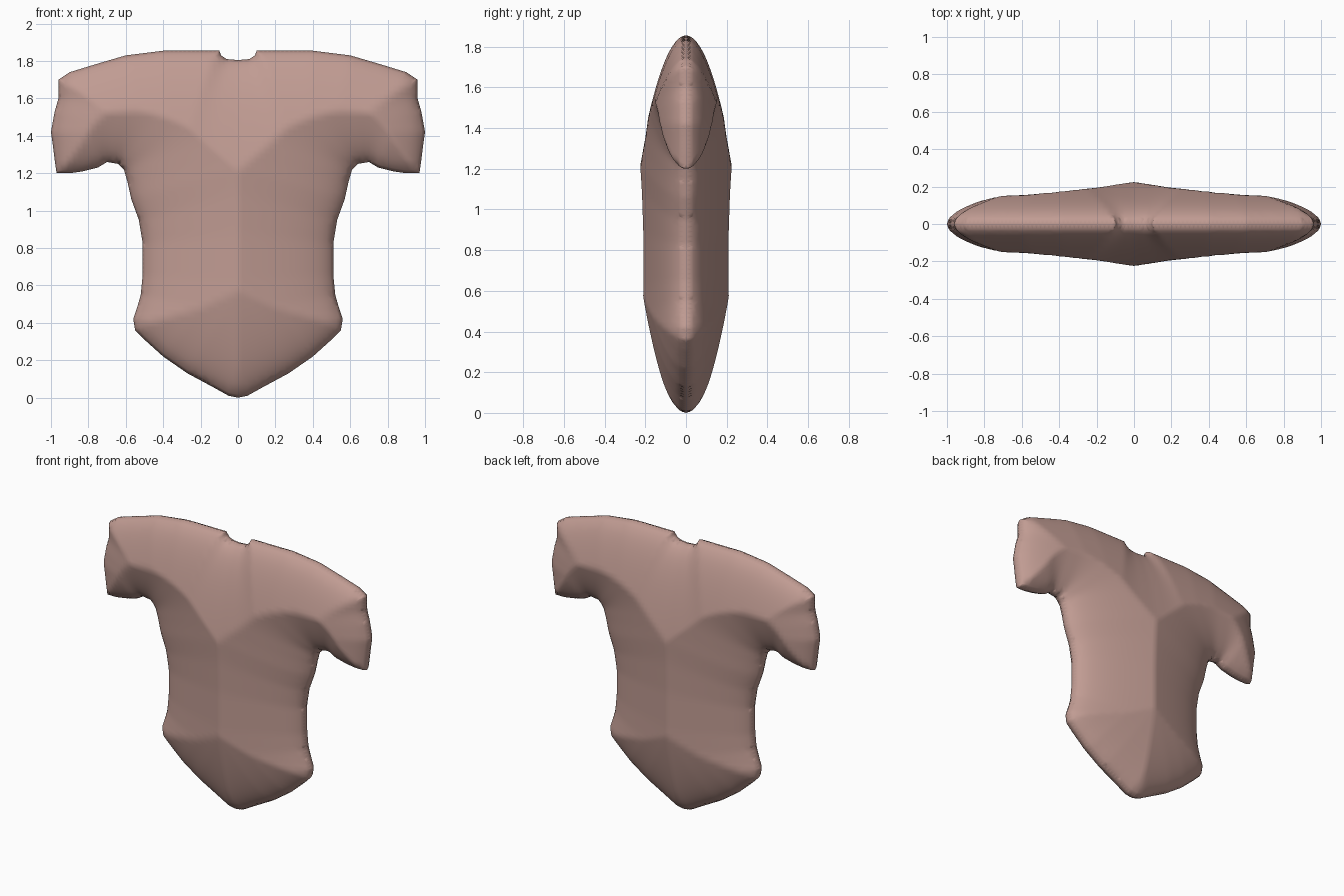
import bpy
import bmesh
import math
from mathutils import Vector
from mathutils.geometry import delaunay_2d_cdt

if "Cube" in bpy.data.objects:
    bpy.data.objects.remove(bpy.data.objects["Cube"], do_unlink=True)

STEP = 0.025        # spacing of the cloth grid
PUFF = 0.293        # how strongly the garment is inflated
RINGS = (0.001, 0.004, 0.009, 0.016)

# Half outline of the shirt: hem point, waist, armpit, cuff, shoulder, neck
HALF = [(0, 0), (.05, .01), (.14, .06), (.27, .13), (.4, .22), (.5, .31),
        (.55, .36), (.56, .42), (.54, .48), (.52, .55), (.51, .65), (.51, .83),
        (.53, .95), (.57, 1.06), (.59, 1.15), (.61, 1.22), (.64, 1.25),
        (.7, 1.26), (.75, 1.23), (.83, 1.21), (.9, 1.2), (.97, 1.2),
        (.98, 1.27), (.99, 1.35), (1, 1.42), (.98, 1.53), (.96, 1.6),
        (.96, 1.7), (.9, 1.74), (.77, 1.78), (.6, 1.83), (.4, 1.855),
        (.1, 1.855), (.09, 1.83), (.06, 1.81), (0, 1.805)]


def resample(points):
    """Split every segment into short even pieces."""
    out = []
    for a, b in zip(points, points[1:]):
        a, b = Vector(a), Vector(b)
        n = max(1, math.ceil((b - a).length / STEP))
        out += [a.lerp(b, i / n) for i in range(n)]
    return out + [Vector(points[-1])]


right_side = resample(HALF)
left_side = [Vector((-p.x, p.y)) for p in right_side[-2:0:-1]]
outline = right_side + left_side
segments = list(zip(outline, outline[1:] + outline[:1]))


def edge_distance(p):
    """Shortest distance from a point to the outline."""
    best = math.inf
    for a, b in segments:
        ab = b - a
        t = min(1, max(0, (p - a).dot(ab) / ab.length_squared))
        best = min(best, (a + ab * t - p).length)
    return best


# Interior points: fine rings along the hem, then an even grid
points = list(outline)
for a, b in segments:
    d = (b - a).normalized()
    inward = Vector((-d.y, d.x))
    for r in RINGS:
        p = (a + b) / 2 + inward * r
        if edge_distance(p) > 0.9 * r:
            points.append(p)
columns = round(1 / STEP)
for i in range(-columns, columns + 1):
    for j in range(2 * columns):
        p = Vector((i * STEP, j * STEP))
        if edge_distance(p) > RINGS[-1] + 0.01:
            points.append(p)

flat = delaunay_2d_cdt(points, [], [list(range(len(outline)))], 1, 1e-6)
coords, triangles = flat[0], flat[2]

# Inflate the flat pattern to both sides, sharing the rim
bm = bmesh.new()
depth = [edge_distance(p) for p in coords]
rim = {}


def add_sheet(side):
    cache = {}

    def vert(k):
        on_rim = depth[k] < 1e-4
        store = rim if on_rim else cache
        if k not in store:
            y = 0 if on_rim else side * PUFF * math.sqrt(depth[k])
            store[k] = bm.verts.new((coords[k].x, y, coords[k].y))
        return store[k]

    for tri in triangles:
        order = tri if side < 0 else tri[::-1]
        corners = [vert(k) for k in order]
        if not bm.faces.get(corners):
            bm.faces.new(corners)


add_sheet(-1)
add_sheet(1)
bmesh.ops.recalc_face_normals(bm, faces=bm.faces)
for face in bm.faces:
    face.smooth = True

mesh = bpy.data.meshes.new("shirt")
bm.to_mesh(mesh)
bm.free()
shirt = bpy.data.objects.new("shirt", mesh)
bpy.context.collection.objects.link(shirt)

# Dusty pink cloth
cloth = bpy.data.materials.new("dusty pink")
cloth.use_nodes = True
colour = (0.53, 0.33, 0.29, 1)
cloth.diffuse_color = colour
cloth.node_tree.nodes["Principled BSDF"].inputs["Base Color"].default_value = colour
mesh.materials.append(cloth)
